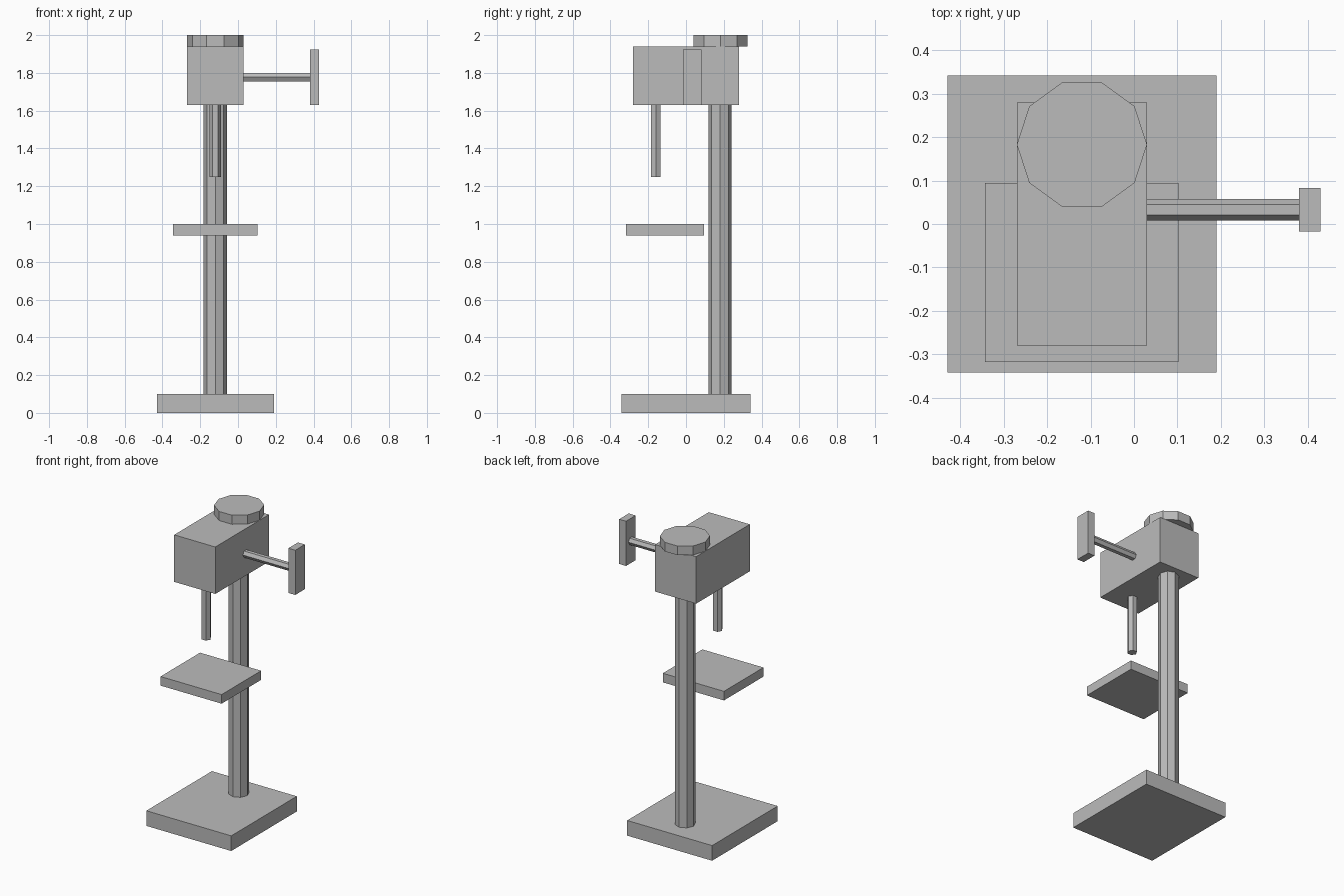
import bpy
from math import radians
from mathutils import Matrix

cube = bpy.data.objects.get("Cube")
if cube:
    bpy.data.objects.remove(cube, do_unlink=True)

grey = bpy.data.materials.new("machine_grey")
grey.use_nodes = True
COLOUR = (0.5, 0.5, 0.5, 1)
grey.diffuse_color = COLOUR
grey.node_tree.nodes["Principled BSDF"].inputs["Base Color"].default_value = COLOUR


def finish(name, matrix):
    """Name the new primitive, bake its transform and colour it."""
    obj = bpy.context.object
    obj.name = obj.data.name = name
    obj.data.transform(matrix)
    obj.data.materials.append(grey)
    return obj


def box(name, x, y, z):
    """Box spanning the (low, high) range on each axis."""
    bpy.ops.mesh.primitive_cube_add(size=1)
    centre = [sum(r) / 2 for r in (x, y, z)]
    size = [r[1] - r[0] for r in (x, y, z)]
    finish(name, Matrix.LocRotScale(centre, None, size))


def prism(name, sides, radius, length, centre, turn):
    """Faceted rod with a corner on +x, then turned into place."""
    bpy.ops.mesh.primitive_cylinder_add(vertices=sides, radius=radius, depth=length)
    corner = Matrix.Rotation(radians(-90), 4, 'Z')
    finish(name, Matrix.Translation(centre) @ turn @ corner)


UPRIGHT = Matrix.Identity(4)
# Corner towards y, length along x
SIDEWAYS = Matrix.Rotation(radians(90), 4, 'Y') @ Matrix.Rotation(radians(90), 4, 'Z')
MID = -0.12  # centre line of the machine

# Stand
box("base_plate", (-0.43, 0.19), (-0.342, 0.342), (0, 0.1))
prism("column", 8, 0.062, 1.53, (MID, 0.18, 0.865), UPRIGHT)
box("work_table", (-0.343, 0.103), (-0.318, 0.094), (0.94, 1.0))

# Head, pulley cover and drill
box("head_housing", (-0.27, 0.03), (-0.28, 0.28), (1.63, 1.94))
prism("pulley_cover", 10, 0.15, 0.06, (MID, 0.183, 1.97), UPRIGHT)
prism("drill_spindle", 6, 0.03, 0.38, (MID, -0.16, 1.44), UPRIGHT)

# Feed lever on the left side
prism("feed_shaft", 6, 0.025, 0.35, (0.205, 0.033, 1.777), SIDEWAYS)
box("feed_handle", (0.38, 0.43), (-0.017, 0.083), (1.63, 1.925))
